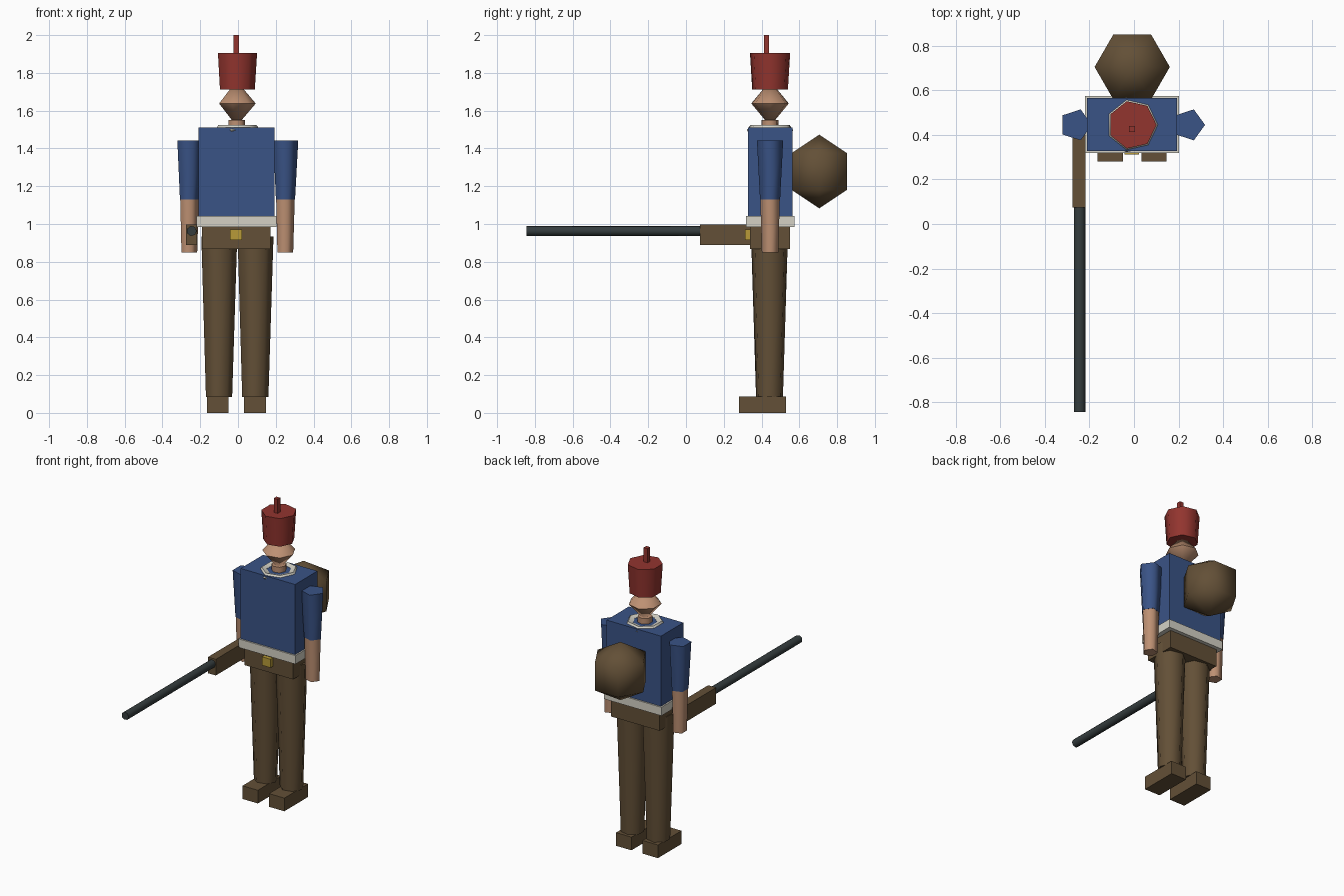
import bpy
import bmesh
import math
from mathutils import Matrix

if "Cube" in bpy.data.objects:
    bpy.data.objects.remove(bpy.data.objects["Cube"])

CX, CY = -0.008, 0.445    # axis of the figure


def material(name, rgb):
    m = bpy.data.materials.new(name)
    m.use_nodes = True
    m.diffuse_color = (*rgb, 1)
    m.node_tree.nodes["Principled BSDF"].inputs["Base Color"].default_value = (*rgb, 1)
    return m


BLUE = material("coat blue", (0.042, 0.087, 0.24))
RED = material("hat red", (0.29, 0.035, 0.028))
BROWN = material("leather brown", (0.125, 0.08, 0.038))
SKIN = material("skin", (0.51, 0.28, 0.17))
WHITE = material("off white", (0.66, 0.64, 0.56))
GOLD = material("buckle gold", (0.48, 0.33, 0.04))
IRON = material("dark iron", (0.035, 0.046, 0.048))


def finish(bm, name, mat):
    bmesh.ops.recalc_face_normals(bm, faces=bm.faces)
    mesh = bpy.data.meshes.new(name)
    bm.to_mesh(mesh)
    bm.free()
    mesh.materials.append(mat)
    obj = bpy.data.objects.new(name, mesh)
    bpy.context.collection.objects.link(obj)
    return obj


def box(name, mat, x, y, z):
    """Box from (min, max) ranges."""
    bm = bmesh.new()
    spans = (x, y, z)
    centre = [(a + b) / 2 for a, b in spans]
    size = [b - a for a, b in spans]
    bmesh.ops.create_cube(bm, size=1, matrix=Matrix.Translation(centre) @ Matrix.Diagonal((*size, 1)))
    return finish(bm, name, mat)


def turned(name, mat, profile, sides, at, closed=False, tilt=0, smooth=62):
    """Revolve (radius, height) points; the first corner points to +x."""
    bm = bmesh.new()
    rings = []
    for r, z in profile:
        if r == 0:
            rings.append([bm.verts.new((0, 0, z))] * sides)
        else:
            angles = [math.tau * i / sides for i in range(sides)]
            rings.append([bm.verts.new((r * math.cos(a), r * math.sin(a), z)) for a in angles])
    pairs = list(zip(rings, rings[1:]))
    if closed:
        pairs.append((rings[-1], rings[0]))
    for low, high in pairs:
        for i in range(sides):
            j = (i + 1) % sides
            corners = dict.fromkeys((low[i], low[j], high[j], high[i]))
            bm.faces.new(list(corners))
    if not closed:
        for ring, (r, z) in ((rings[0], profile[0]), (rings[-1], profile[-1])):
            if r > 0:
                bm.faces.new(ring)
    bm.transform(Matrix.Translation(at) @ Matrix.Rotation(tilt, 4, "X"))
    obj = finish(bm, name, mat)
    bpy.ops.object.select_all(action="DESELECT")
    obj.select_set(True)
    bpy.context.view_layer.objects.active = obj
    bpy.ops.object.shade_smooth_by_angle(angle=math.radians(smooth))
    return obj


# Body
box("coat", BLUE, (-0.21, 0.193), (0.328, 0.565), (1.03, 1.512))
box("white_belt", WHITE, (-0.22, 0.203), (0.318, 0.575), (0.985, 1.042))
box("hips", BROWN, (-0.19, 0.172), (0.338, 0.55), (0.867, 0.99))
box("buckle", GOLD, (-0.042, 0.022), (0.312, 0.345), (0.915, 0.972))

# Collar ring and neck
ring = [(0.098 + 0.028 * math.cos(math.tau * k / 5), 0.028 * math.sin(math.tau * k / 5)) for k in range(5)]
turned("collar", WHITE, ring, 7, (CX, CY, 1.497), closed=True)
turned("neck", SKIN, [(0.046, 1.45), (0.046, 1.55)], 7, (CX, CY, 0))

# Head and hat
turned("head", SKIN, [(0, -0.12), (0.102, 0), (0, 0.12)], 7, (CX, CY, 1.638))
turned("hat", RED, [(0.097, 1.712), (0.109, 1.905)], 7, (CX, CY, 0))
box("hat_plume", RED, (-0.023, 0.005), (0.412, 0.44), (1.88, 2.0))

# Limbs
for side, s in (("left", 1), ("right", -1)):
    shoulder = (CX + s * 0.254, CY, 0)
    turned(side + "_sleeve", BLUE, [(0.056, 1.13), (0.073, 1.442)], 5, shoulder, smooth=75)
    turned(side + "_forearm", SKIN, [(0.046, 0.848), (0.0545, 1.14)], 5, shoulder, smooth=75)
    turned(side + "_leg", BROWN, [(0.073, 0.085), (0.1, 0.935)], 7, (CX + s * 0.096, CY - 0.003, 0))
    foot = CX + s * 0.098
    box(side + "_foot", BROWN, (foot - 0.057, foot + 0.057), (0.28, 0.53), (0, 0.088))

# Round pack on the back
pack = [(0.195 * math.cos(math.radians(a)), 0.195 * math.sin(math.radians(a))) for a in (-30, 30)]
turned("backpack", BROWN, [(0, -0.195), *pack, (0, 0.195)], 6, (CX, 0.705, 1.278))

# Long gun held at the side
box("gun_stock", BROWN, (-0.275, -0.217), (0.075, 0.46), (0.89, 0.998))
turned("gun_barrel", IRON, [(0.027, -0.1), (0.027, 0.925)], 7, (-0.245, -0.08 + 0.16, 0.963), tilt=math.pi / 2)
